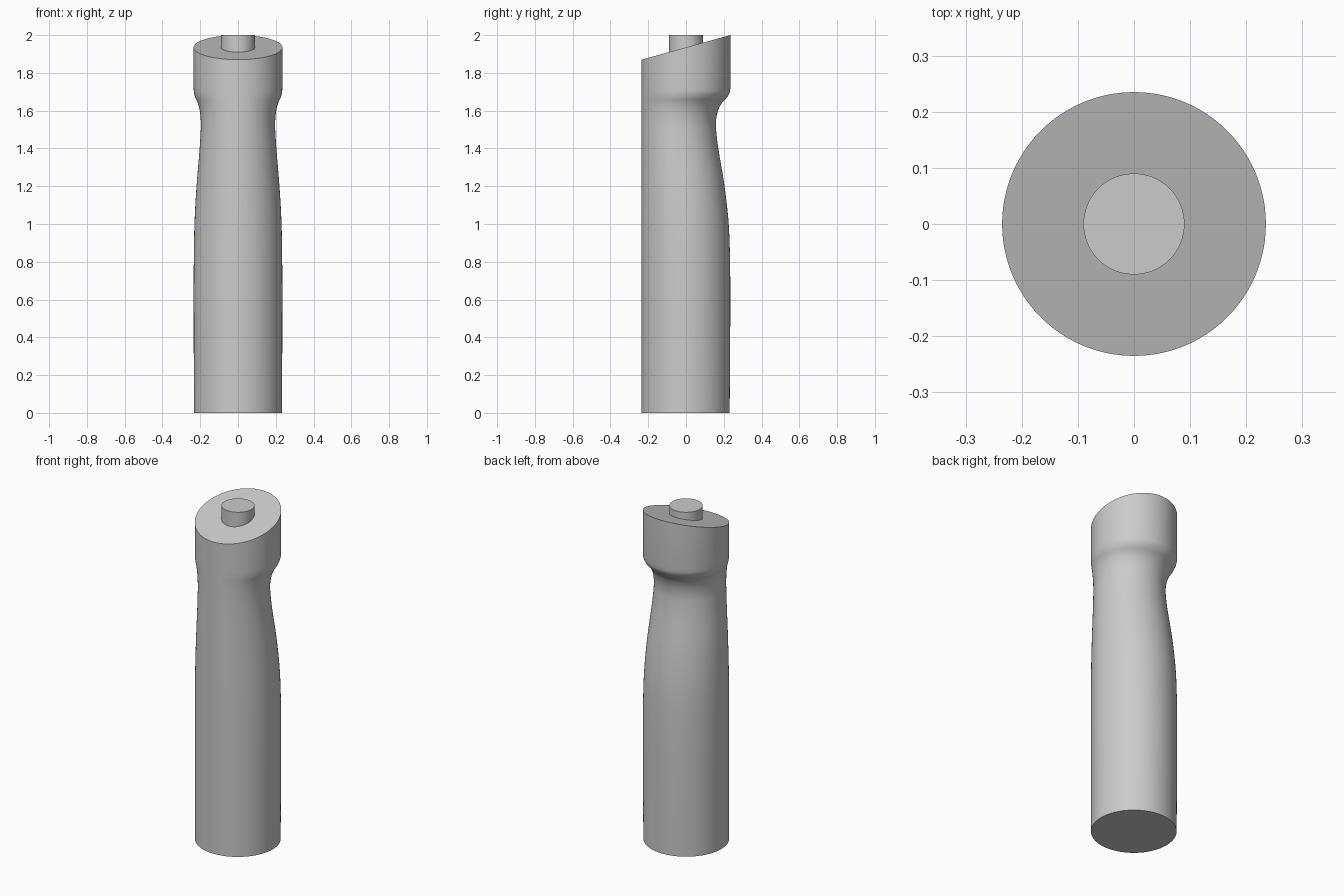
import bpy, bmesh, math

cube = bpy.data.objects.get("Cube")
if cube:
    bpy.data.objects.remove(cube, do_unlink=True)

SIDES = 128
R = 0.235

grey = bpy.data.materials.new("plain_grey")
grey.use_nodes = True
colour = (0.6, 0.6, 0.6, 1)
grey.diffuse_color = colour
grey.node_tree.nodes["Principled BSDF"].inputs["Base Color"].default_value = colour


def rim_height(y):
    """Height of the sloping top face."""
    return 1.935 + y * 0.065 / R


def spline(points, steps=6):
    """Smooth curve through (z, y) points, with slopes from the neighbours."""
    n = len(points)
    slopes = []
    for i in range(n):
        a, b = points[max(i - 1, 0)], points[min(i + 1, n - 1)]
        slopes.append((b[1] - a[1]) / (b[0] - a[0]))
    result = []
    for i in range(n - 1):
        (z0, y0), (z1, y1) = points[i], points[i + 1]
        h = z1 - z0
        for k in range(steps):
            t = k / steps
            y = ((2*t**3 - 3*t**2 + 1) * y0 + (t**3 - 2*t**2 + t) * h * slopes[i]
                 + (3*t**2 - 2*t**3) * y1 + (t**3 - t**2) * h * slopes[i + 1])
            result.append((z0 + h * t, min(y, R)))
    return result + [points[-1]]


def loft(name, rings):
    """Skin a list of vertex rings and cap both ends."""
    bm = bmesh.new()
    loops = [[bm.verts.new(p) for p in ring] for ring in rings]
    for low, high in zip(loops, loops[1:]):
        for i in range(SIDES):
            j = (i + 1) % SIDES
            bm.faces.new((low[i], low[j], high[j], high[i]))
    bm.faces.new(loops[0][::-1])
    bm.faces.new(loops[-1])
    mesh = bpy.data.meshes.new(name)
    bm.to_mesh(mesh)
    bm.free()
    mesh.materials.append(grey)
    obj = bpy.data.objects.new(name, mesh)
    bpy.context.collection.objects.link(obj)
    bpy.ops.object.select_all(action='DESELECT')
    obj.select_set(True)
    bpy.context.view_layer.objects.active = obj
    bpy.ops.object.shade_smooth_by_angle(angle=math.radians(35))
    return obj


def circle(radius, centre_y, height):
    ring = []
    for i in range(SIDES):
        a = math.tau * i / SIDES
        y = centre_y + radius * math.sin(a)
        ring.append((radius * math.cos(a), y, height(y)))
    return ring


# Grip: straight front, back edge drawn in to a neck below the collar
back_edge = [(0, 0.231), (0.4, 0.234), (0.75, 0.234), (1.0, 0.226),
             (1.2, 0.204), (1.4, 0.171), (1.48, 0.161), (1.53, 0.158),
             (1.58, 0.164), (1.62, 0.178), (1.645, 0.194), (1.67, 0.217),
             (1.695, 0.231), (1.72, R)]
rings = [circle((y + R) / 2, (y - R) / 2, lambda _, z=z: z)
         for z, y in spline(back_edge)]
rings.append(circle(R, 0, rim_height))
loft("grip", rings)

# Short post rising out of the sloping top
POST = 0.09
loft("top_post", [circle(POST, 0, lambda y: rim_height(y) - 0.005),
                  circle(POST, 0, lambda y: 2.0)])
